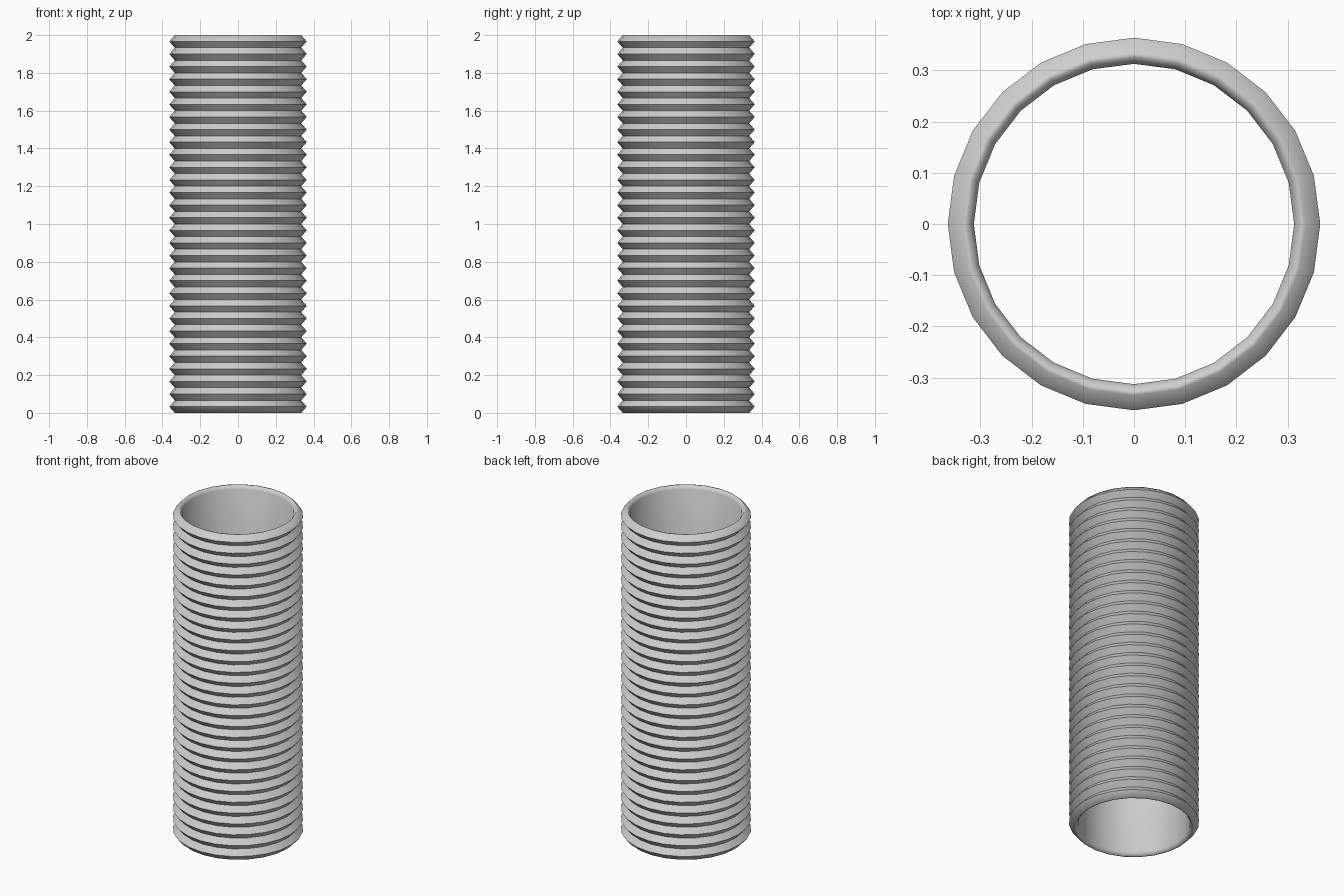
import bpy
import bmesh
import math

cube = bpy.data.objects.get("Cube")
if cube:
    bpy.data.objects.remove(cube, do_unlink=True)

# Dimensions of the corrugated pipe
HEIGHT = 2.0
RIDGES = 30
SIDES = 24
PEAK, VALLEY, LIP, BORE = 0.364, 0.335, 0.326, 0.313
CHAMFER = 0.02
pitch = HEIGHT / RIDGES

# Closed cross-section: zigzag outside, rounded lips, plain bore
profile = [(VALLEY, 0)]
for i in range(RIDGES):
    profile += [(PEAK, (i + 0.5) * pitch), (VALLEY, (i + 1) * pitch)]
profile += [(LIP, HEIGHT), (BORE, HEIGHT - CHAMFER), (BORE, CHAMFER), (LIP, 0)]

# Revolve the section around the pipe axis
bm = bmesh.new()
rings = []
for s in range(SIDES):
    a = math.tau * s / SIDES
    rings.append([bm.verts.new((r * math.cos(a), r * math.sin(a), z)) for r, z in profile])
count = len(profile)
for s in range(SIDES):
    here, there = rings[s], rings[(s + 1) % SIDES]
    for i in range(count):
        j = (i + 1) % count
        bm.faces.new((here[i], there[i], there[j], here[j]))
bmesh.ops.recalc_face_normals(bm, faces=bm.faces)

mesh = bpy.data.meshes.new("corrugated_pipe")
bm.to_mesh(mesh)
bm.free()
pipe = bpy.data.objects.new("corrugated_pipe", mesh)
bpy.context.collection.objects.link(pipe)

# Single light grey material
grey = bpy.data.materials.new("light_grey")
grey.use_nodes = True
colour = (0.62, 0.62, 0.62, 1)
grey.diffuse_color = colour
grey.node_tree.nodes["Principled BSDF"].inputs["Base Color"].default_value = colour
mesh.materials.append(grey)

# Round the circumference and lips, keep the ridges crisp
bpy.ops.object.select_all(action="DESELECT")
pipe.select_set(True)
bpy.context.view_layer.objects.active = pipe
bpy.ops.object.shade_smooth_by_angle(angle=math.radians(70))
